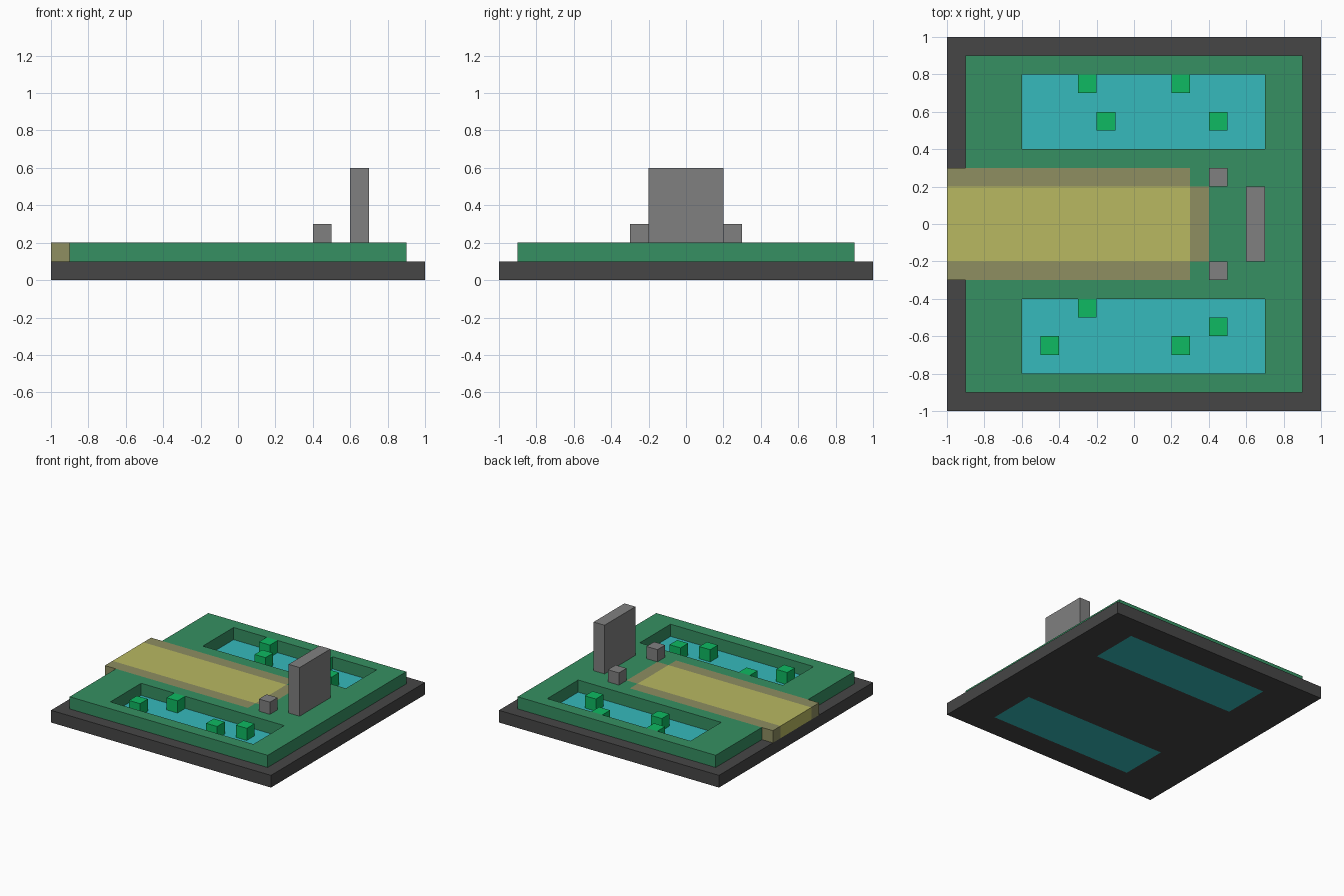
import bpy
import bmesh

if "Cube" in bpy.data.objects:
    bpy.data.objects.remove(bpy.data.objects["Cube"], do_unlink=True)

U = 0.1  # edge length of one block


def material(name, rgb):
    """Flat material from 0-255 display values, stored as linear."""
    lin = [((c / 255 + 0.055) / 1.055) ** 2.4 for c in rgb]
    m = bpy.data.materials.new(name)
    m.use_nodes = True
    m.diffuse_color = (*lin, 1)
    bsdf = next(n for n in m.node_tree.nodes if n.type == 'BSDF_PRINCIPLED')
    bsdf.inputs["Base Color"].default_value = (*lin, 1)
    bsdf.inputs["Roughness"].default_value = 0.9
    return m


DARK = material("dark_stone", (70, 70, 70))
GRASS = material("grass_green", (54, 144, 98))
WATER = material("water_teal", (54, 186, 188))
LEAF = material("leaf_green", (14, 186, 98))
SAND = material("sand_yellow", (184, 184, 97))
EDGE = material("path_edge_tan", (142, 142, 97))
GREY = material("grey_stone", (128, 128, 128))


def finish(bm, name, mat):
    bmesh.ops.recalc_face_normals(bm, faces=bm.faces)
    me = bpy.data.meshes.new(name)
    bm.to_mesh(me)
    bm.free()
    me.materials.append(mat)
    ob = bpy.data.objects.new(name, me)
    bpy.context.collection.objects.link(ob)
    return ob


def slab(name, mat, xs, ys, z0, z1, keep):
    """Extrude the cells of an xy grid (block units) whose centre passes keep."""
    bm = bmesh.new()
    verts = {}

    def corner(x, y):
        if (x, y) not in verts:
            verts[x, y] = bm.verts.new((x * U, y * U, z0 * U))
        return verts[x, y]

    for xa, xb in zip(xs, xs[1:]):
        for ya, yb in zip(ys, ys[1:]):
            if keep((xa + xb) / 2, (ya + yb) / 2):
                bm.faces.new([corner(xa, ya), corner(xb, ya),
                              corner(xb, yb), corner(xa, yb)])
    geom = bmesh.ops.extrude_face_region(bm, geom=bm.faces[:])["geom"]
    top = [g for g in geom if isinstance(g, bmesh.types.BMVert)]
    bmesh.ops.translate(bm, verts=top, vec=(0, 0, (z1 - z0) * U))
    return finish(bm, name, mat)


def box(name, mat, x0, x1, y0, y1, z0, z1):
    return slab(name, mat, [x0, x1], [y0, y1], z0, z1, lambda x, y: True)


def in_pool(x, y):
    return -6 < x < 7 and 4 < abs(y) < 8


def in_sand(x, y):
    return x < 3 and abs(y) < 2


def in_path(x, y):
    return (x < 3 and abs(y) < 3) or (x < 4 and abs(y) < 2)


# Base plate with openings for the ponds
slab("base_plate", DARK, [-10, -6, 7, 10], [-10, -8, -4, 4, 8, 10], 0, 1,
     lambda x, y: not in_pool(x, y))

# Lawn, cut around the ponds and the path
slab("lawn", GRASS, [-9, -6, 3, 4, 7, 9],
     [-9, -8, -4, -3, -2, 2, 3, 4, 8, 9], 1, 2,
     lambda x, y: not in_pool(x, y) and not in_path(x, y))

# Path with its border
box("path", SAND, -10, 3, -2, 2, 1, 2)
slab("path_border", EDGE, [-10, 3, 4], [-3, -2, 2, 3], 1, 2,
     lambda x, y: in_path(x, y) and not in_sand(x, y))

# Ponds and the low stones beside the path end
for side, s in (("left_of_path", 1), ("right_of_path", -1)):
    box("pond_" + side, WATER, -6, 7, *sorted((4 * s, 8 * s)), 0, 1)
    box("small_stone_" + side, GREY, 4, 5, *sorted((2 * s, 3 * s)), 2, 3)

# Standing slab
box("standing_stone", GREY, 6, 7, -2, 2, 2, 6)

# Water plants, by lower corner of each block
plants = [(-3, 7), (2, 7), (-2, 5), (4, 5), (-5, -7), (-3, -5), (2, -7), (4, -6)]
for i, (x, y) in enumerate(plants, 1):
    box(f"water_plant_{i}", LEAF, x, x + 1, y, y + 1, 1, 2)
